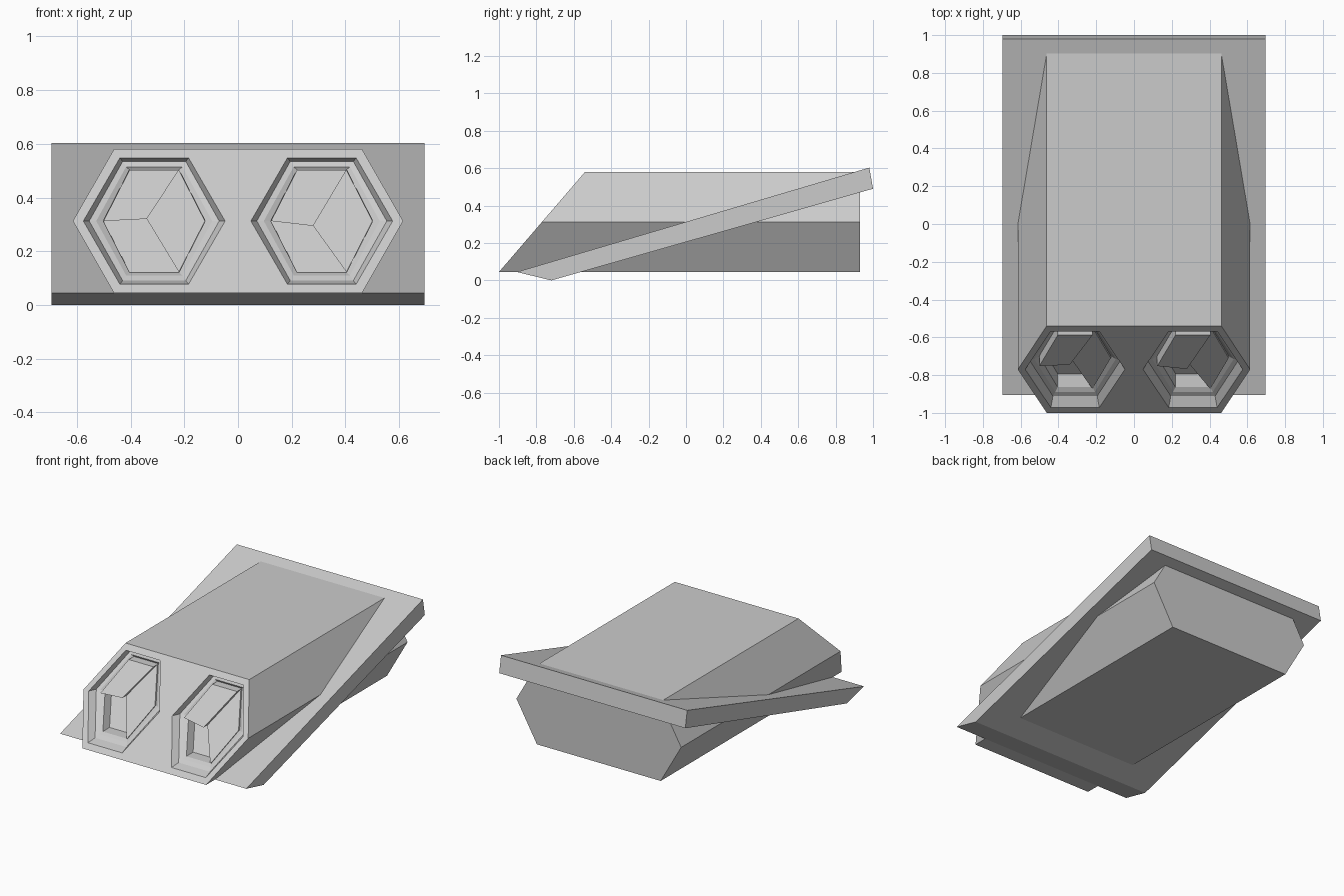
import bpy, bmesh

if "Cube" in bpy.data.objects:
    bpy.data.objects.remove(bpy.data.objects["Cube"])

HZ = 0.3125          # mid height of the hexagonal body


def front_y(z, depth=0.0):
    """y of the sloping front plane at height z, pushed back by depth"""
    return -1.0 + (z - 0.045) * 0.86 + depth


def hexagon(r, h, top):
    """Six (x, z) points, starting at the right corner"""
    return [(r, 0), (top, h), (-top, h), (-r, 0), (-top, -h), (top, -h)]


def loft(bm, rings):
    """Skin equal-length rings of points into a closed solid"""
    vs = [[bm.verts.new(p) for p in ring] for ring in rings]
    n = len(vs[0])
    for a, b in zip(vs, vs[1:]):
        for i in range(n):
            j = (i + 1) % n
            bm.faces.new((a[i], a[j], b[j], b[i]))
    bm.faces.new(vs[0][::-1])
    bm.faces.new(vs[-1])


def make(name, solids):
    bm = bmesh.new()
    for rings in solids:
        loft(bm, rings)
    bmesh.ops.recalc_face_normals(bm, faces=bm.faces[:])
    me = bpy.data.meshes.new(name)
    bm.to_mesh(me)
    bm.free()
    ob = bpy.data.objects.new(name, me)
    bpy.context.collection.objects.link(ob)
    return ob


def on_front(pts, cx, depth):
    return [(cx + x, front_y(HZ + z, depth), HZ + z) for x, z in pts]


# Hexagonal body with a raked front
section = hexagon(0.615, 0.2675, 0.462)
body = make("body", [[on_front(section, 0, 0),
                      [(x, 0.93, HZ + z) for x, z in section]]])

# Tilted slab running through the body
profile = [(-0.905, 0.045), (0.98, 0.603), (1.0, 0.49), (-0.72, 0.0)]
make("tilted_slab", [[[(x, y, z) for y, z in profile] for x in (-0.695, 0.695)]])

# Stepped hexagonal recesses: radius, half height, depth
steps = [(0.30, 0.257, -0.08), (0.264, 0.235, 0.0), (0.242, 0.222, 0.05),
         (0.216, 0.202, 0.055), (0.19, 0.191, 0.07), (0.189, 0.19, 0.14)]
cutter = make("recess_cutter", [[on_front(hexagon(r, h, r * 0.485), cx, d)
                                 for r, h, d in steps] for cx in (-0.312, 0.312)])
cutter.hide_render = True
cutter.hide_viewport = True
mod = body.modifiers.new("recesses", 'BOOLEAN')
mod.operation = 'DIFFERENCE'
mod.solver = 'EXACT'
mod.object = cutter

# Spiral of stepped panels inside each recess
h6 = hexagon(0.189, 0.19, 0.092)
for side, cx, mid in (("left", -0.312, (-0.028, 0.008)),
                      ("right", 0.312, (-0.032, -0.018))):
    for label, ids, depth in (("upper", (1, 2, 3), 0.018),
                              ("side", (5, 0, 1), 0.06)):
        pts = [mid] + [h6[i] for i in ids]
        make(f"{side}_{label}_panel",
             [[on_front(pts, cx, depth), on_front(pts, cx, 0.15)]])
